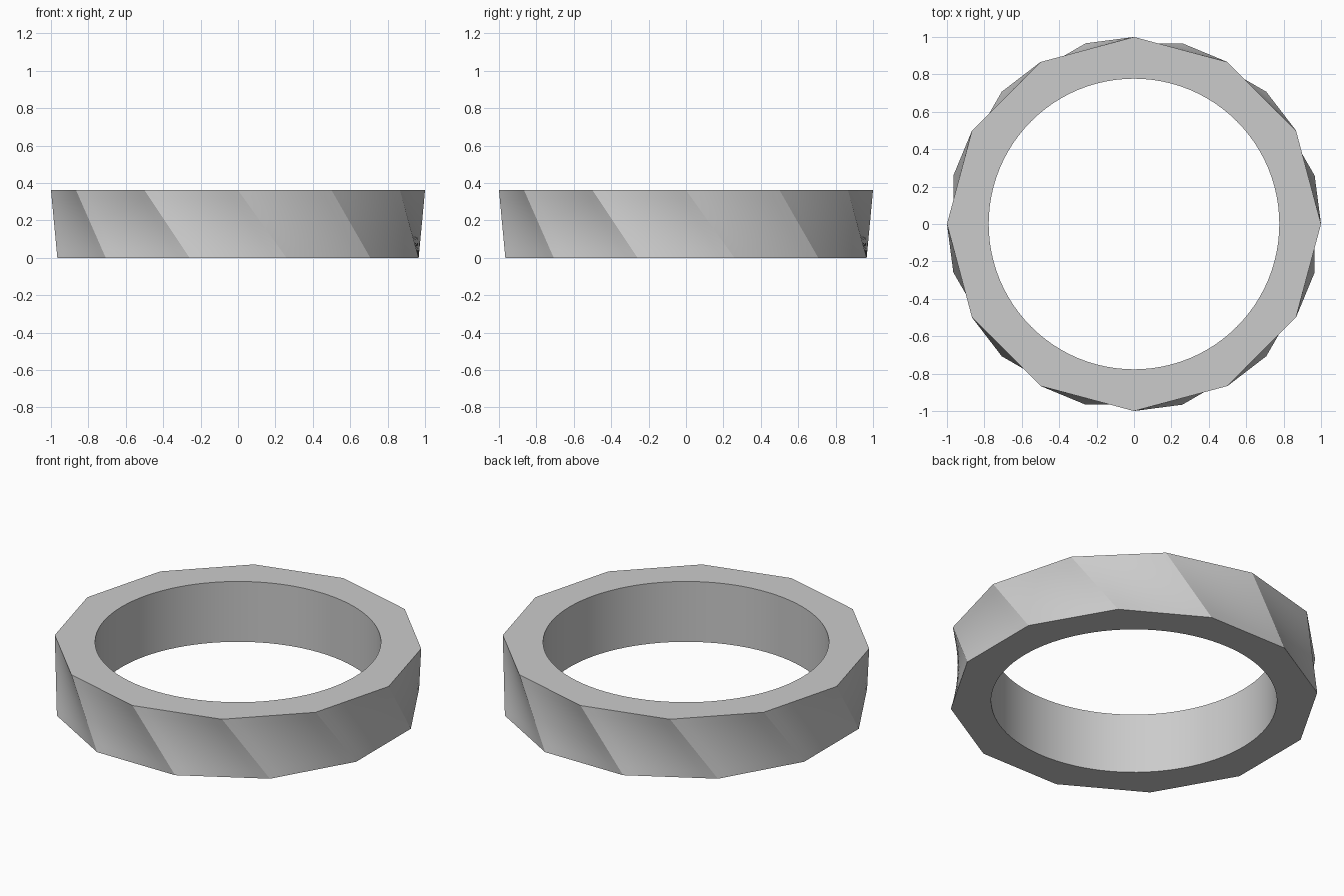
import bpy, bmesh
from math import radians, pi, sin, cos
from mathutils import Vector

if "Cube" in bpy.data.objects:
    bpy.data.objects.remove(bpy.data.objects["Cube"], do_unlink=True)

SIDES, COLS, ROWS = 12, 8, 8
HEIGHT, BORE, TWIST = 0.362, 0.777, radians(15)
N = SIDES * COLS
SHIFT = round(TWIST / (2 * pi) * N)  # columns covered by the twist


def point(radius, angle, z):
    return Vector((radius * cos(angle), radius * sin(angle), z))


def polygon(z, turn):
    """Twelve-sided outline with evenly divided straight sides."""
    corners = [point(1, 2 * pi * k / SIDES + turn, z) for k in range(SIDES)]
    return [corners[k].lerp(corners[(k + 1) % SIDES], c / COLS)
            for k in range(SIDES) for c in range(COLS)]


def circle(z, turn):
    return [point(BORE, 2 * pi * k / N + turn, z) for k in range(N)]


bm = bmesh.new()


def add_loop(points):
    return [bm.verts.new(p) for p in points]


def bridge(a, b, shift=0):
    for j in range(N):
        k = (j + 1) % N
        bm.faces.new((a[j], a[k], b[(k + shift) % N], b[(j + shift) % N]))


# Twisted outer wall, lofted straight from the top outline to the bottom one
top, bottom = polygon(HEIGHT, 0), polygon(0, TWIST)
outer = [add_loop([p.lerp(q, r / ROWS) for p, q in zip(top, bottom)])
         for r in range(ROWS + 1)]
for upper, lower in zip(outer, outer[1:]):
    bridge(upper, lower)

# Flat end faces and round bore
bore_top = add_loop(circle(HEIGHT, 0))
bore_bottom = add_loop(circle(0, TWIST))
bridge(outer[0], bore_top)
bridge(outer[-1], bore_bottom)
bridge(bore_bottom, bore_top, SHIFT)
bmesh.ops.recalc_face_normals(bm, faces=bm.faces)

mesh = bpy.data.meshes.new("twisted_ring")
bm.to_mesh(mesh)
bm.free()
ring = bpy.data.objects.new("twisted_ring", mesh)
bpy.context.collection.objects.link(ring)

# Plain grey material
grey = bpy.data.materials.new("plain grey")
grey.use_nodes = True
colour = (0.6, 0.6, 0.6, 1)
grey.diffuse_color = colour
grey.node_tree.nodes["Principled BSDF"].inputs["Base Color"].default_value = colour
mesh.materials.append(grey)

# Smooth bore and wall panels, sharp ridges
bpy.ops.object.select_all(action="DESELECT")
ring.select_set(True)
bpy.context.view_layer.objects.active = ring
bpy.ops.object.shade_smooth_by_angle(angle=radians(15))
